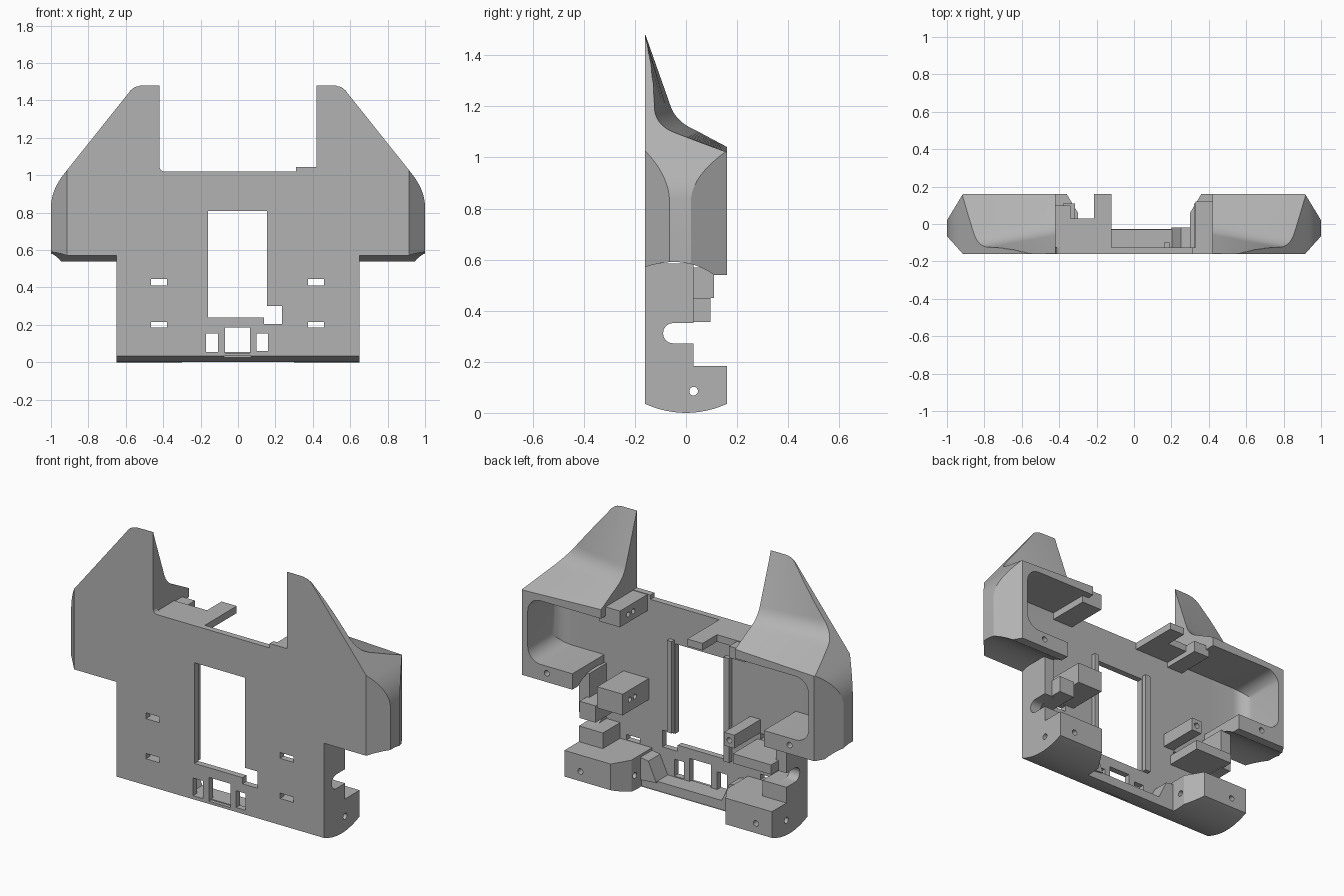
import bpy, bmesh, math
from mathutils import Matrix, Vector

cube = bpy.data.objects.get("Cube")
if cube:
    bpy.data.objects.remove(cube, do_unlink=True)

grey = bpy.data.materials.new("plain_grey")
grey.use_nodes = True
grey.diffuse_color = (0.45, 0.45, 0.45, 1)
grey.node_tree.nodes["Principled BSDF"].inputs["Base Color"].default_value = (0.45, 0.45, 0.45, 1)

FRONT, BACK, SKIN = -0.16, 0.16, -0.125


def finish(name, bm):
    bmesh.ops.recalc_face_normals(bm, faces=bm.faces[:])
    me = bpy.data.meshes.new(name)
    bm.to_mesh(me)
    bm.free()
    me.materials.append(grey)
    ob = bpy.data.objects.new(name, me)
    bpy.context.collection.objects.link(ob)
    return ob


def loft(name, rings):
    """Closed solid through rings of equal point count."""
    bm = bmesh.new()
    rows = [[bm.verts.new(p) for p in ring] for ring in rings]
    n = len(rows[0])
    for a, b in zip(rows, rows[1:]):
        for i in range(n):
            j = (i + 1) % n
            bm.faces.new((a[i], a[j], b[j], b[i]))
    bm.faces.new(rows[0])
    bm.faces.new(rows[-1])
    return finish(name, bm)


def prism(name, pts, axis, lo, hi):
    """Extrude a 2D outline along an axis."""
    def place(p, d):
        q = list(p)
        q.insert("xyz".index(axis), d)
        return q
    return loft(name, [[place(p, d) for p in pts] for d in (lo, hi)])


def box(name, x0, x1, y0, y1, z0, z1):
    return prism(name, [(x0, y0), (x1, y0), (x1, y1), (x0, y1)], "z", z0, z1)


def rod(axis, centre, r, lo, hi):
    ring = [(centre[0] + r * math.cos(i * math.pi / 10),
             centre[1] + r * math.sin(i * math.pi / 10)) for i in range(20)]
    return prism("hole_cutter", ring, axis, lo, hi)


def cut(ob, tool, op="DIFFERENCE"):
    m = ob.modifiers.new("cut", "BOOLEAN")
    m.operation, m.solver, m.object = op, "EXACT", tool
    dg = bpy.context.evaluated_depsgraph_get()
    old = ob.data
    new = bpy.data.meshes.new_from_object(ob.evaluated_get(dg))
    ob.modifiers.clear()
    ob.data = new
    bpy.data.meshes.remove(old)
    bpy.data.objects.remove(tool, do_unlink=True)


def mirrored(ob, name):
    bm = bmesh.new()
    bm.from_mesh(ob.data)
    bmesh.ops.transform(bm, matrix=Matrix.Diagonal((-1, 1, 1, 1)), verts=bm.verts[:])
    return finish(name, bm)


def bez(a, b, c, n=8):
    a, b, c = Vector(a), Vector(b), Vector(c)
    return [tuple(a.lerp(b, i / n).lerp(b.lerp(c, i / n), i / n)) for i in range(n + 1)]


# Wing: front outline trimmed by the plan chamfers and the swept roof
outline = [(0.42, 0.9), (0.42, 1.48)] + bez((0.51, 1.48), (0.56, 1.48), (0.585, 1.44), 6) \
    + bez((0.92, 1.02), (0.995, 0.93), (1, 0.84)) + [(1, 0.5), (0.6, 0.5), (0.6, 0.9)]
wing = prism("left_wing", outline, "y", FRONT, BACK)
plan = [(0.3, -0.16), (0.915, -0.16), (1, -0.065), (1, 0.02), (0.915, 0.16), (0.3, 0.16)]
cut(wing, prism("plan_cutter", plan, "z", 0.4, 1.6), "INTERSECT")

under = [(0.17, 0.54), (0.11, 0.54)] + bez((0.09, 0.553), (-0.02, 0.62), (-0.17, 0.568))
inner = under + [(-0.17, 1.515)] + bez((-0.06, 1.2), (-0.04, 1.145), (0.02, 1.115)) + [(0.17, 1.036)]
outer = under + [(-0.17, 1.515)] + bez((-0.15, 1.2), (-0.142, 1.12), (-0.04, 1.09)) + [(0.17, 1.017)]
stations = []
for i in range(13):
    t = -0.15 + i * 0.12
    stations.append([(0.42 + 0.5 * t, *Vector(p).lerp(Vector(q), t)) if 0 <= t <= 1 else
                     (0.42 + 0.5 * t, *(Vector(p) + (Vector(q) - Vector(p)) * t))
                     for p, q in zip(inner, outer)])
cut(wing, loft("roof_cutter", stations), "INTERSECT")

# Rounded pocket open to the back and the middle
pocket = box("pocket_cutter", 0.2, 0.88, SKIN, 0.4, 0.63, 0.99)
bm = bmesh.new()
bm.from_mesh(pocket.data)
bmesh.ops.bevel(bm, geom=[e for e in bm.edges if all(v.co.x > 0.8 for v in e.verts)],
                offset=0.08, segments=6, affect="EDGES", profile=0.5)
bm.to_mesh(pocket.data)
bm.free()
cut(wing, pocket)
cut(wing, rod("y", (0.76, 0.59), 0.016, 0.08, 0.3))
smooth = [wing, mirrored(wing, "right_wing")]

# Front plate with window, slots and lower openings
plate = prism("front_plate", [(-0.65, 0.035), (0.65, 0.035), (0.65, 0.58), (0.65, 1.02),
                              (-0.65, 1.02), (-0.65, 0.58)], "y", FRONT, SKIN)
openings = [(-0.16, 0.155, 0.24, 0.81), (0.14, 0.235, 0.205, 0.3), (-0.07, 0.065, 0.05, 0.185),
            (-0.17, -0.108, 0.055, 0.155), (0.1, 0.16, 0.06, 0.155)]
for z0, z1 in ((0.185, 0.215), (0.412, 0.445)):
    openings += [(-0.465, -0.38, z0, z1), (0.375, 0.46, z0, z1)]
for x0, x1, z0, z1 in openings:
    cut(plate, box("opening_cutter", x0, x1, -0.3, 0, z0, z1))

# Rounded top corners beside the ears
for side in (-1, 1):
    prism("top_fillet", [(side * x, z) for x, z in
          [(0.43, 1.0), (0.43, 1.06)] + bez((0.42, 1.05), (0.42, 1.02), (0.39, 1.02), 4) + [(0.39, 1.0)]],
          "y", FRONT, SKIN)
box("top_step", 0.31, 0.43, FRONT, SKIN, 1.0, 1.045)

# Feet with a curved underside and a chamfered inner corner
arc = bez((FRONT, 0.035), (0, -0.035), (BACK, 0.035), 12)
foot = prism("left_foot", arc + [(BACK, 0.183), (FRONT, 0.183)], "x", 0.29, 0.65)
foot_plan = [(0.30, -0.125), (0.30, 0.06), (0.36, 0.16), (0.65, 0.16), (0.65, -0.16), (0.30, -0.16)]
cut(foot, prism("foot_cutter", foot_plan, "z", -0.1, 0.3), "INTERSECT")
cut(foot, rod("x", (0.03, 0.085), 0.017, 0.2, 0.8))
cut(foot, rod("y", (0.55, 0.09), 0.016, 0.08, 0.3))
smooth += [foot, mirrored(foot, "right_foot")]

# Bottom rail between the feet
low = [p for p in arc if p[0] < -0.02]
rail = prism("bottom_rail", low + [(-0.03, 0.003), (-0.03, 0.055), (FRONT, 0.055)], "x", -0.31, 0.31)
cut(rail, box("notch_cutter", -0.075, 0.07, -0.3, -0.14, 0.015, 0.1))
smooth.append(rail)
ramp = [(0.31, 0.04), (0.31, 0.17), (0.25, 0.16), (0.2, 0.05)]
prism("left_rail_ramp", ramp, "y", SKIN - 0.01, -0.02)
prism("right_rail_ramp", [(-x, z) for x, z in ramp], "y", SKIN - 0.01, -0.03)

# Side walls with a round-ended slot
wall = box("left_side_wall", 0.585, 0.65, FRONT, 0.03, 0.17, 0.585)
slot = [(0.2, 0.272), (0.2, 0.352), (-0.05, 0.352)] + \
    [(-0.05 - 0.04 * math.sin(a * math.pi / 8), 0.312 + 0.04 * math.cos(a * math.pi / 8))
     for a in range(1, 8)] + [(-0.05, 0.272)]
cut(wall, prism("slot_cutter", slot, "x", 0.3, 0.8))
smooth += [wall, mirrored(wall, "right_side_wall")]
for side, label in ((1, "left"), (-1, "right")):
    a, b = sorted((side * 0.5, side * 0.6))
    box(label + "_wall_step", a, b, SKIN - 0.01, 0.03, 0.17, 0.272)

# Mounting blocks behind the plate
middle = box("left_middle_block", 0.32, 0.48, SKIN - 0.01, 0.11, 0.45, 0.57)
upper = box("left_upper_block", 0.33, 0.46, SKIN - 0.01, 0.12, 0.95, 1.042)
for block, z in ((middle, 0.515), (upper, 0.995)):
    for y in (0.0, 0.045):
        cut(block, rod("x", (y, z), 0.014, 0.2, 0.4))
post = box("right_middle_post", -0.38, -0.315, SKIN - 0.01, 0.11, 0.45, 0.525)
cut(post, rod("y", (-0.348, 0.488), 0.016, 0.05, 0.2))
box("right_ledge", -0.6, -0.36, SKIN - 0.01, 0.095, 0.355, 0.41)
box("left_ledge", 0.5, 0.6, SKIN - 0.01, 0.095, 0.355, 0.45)
box("right_upper_block", -0.44, -0.34, SKIN - 0.01, 0.1, 0.95, 1.015)

# Stepped shelf at the top edge
shelf = [(-0.44, -0.15), (-0.12, -0.15), (-0.12, 0.16), (-0.215, 0.16), (-0.215, 0.03), (-0.44, 0.03)]
prism("top_shelf", shelf, "z", 0.98, 1.02)

# Raised strips beside the window
box("left_window_strip", 0.16, 0.19, SKIN - 0.01, -0.1, 0.31, 0.83)
box("right_window_strip", -0.2, -0.165, SKIN - 0.01, -0.1, 0.24, 0.83)

# Smooth shading on the curved parts
bpy.ops.object.select_all(action="DESELECT")
for ob in smooth:
    ob.select_set(True)
bpy.context.view_layer.objects.active = smooth[0]
bpy.ops.object.shade_smooth_by_angle(angle=math.radians(25))
